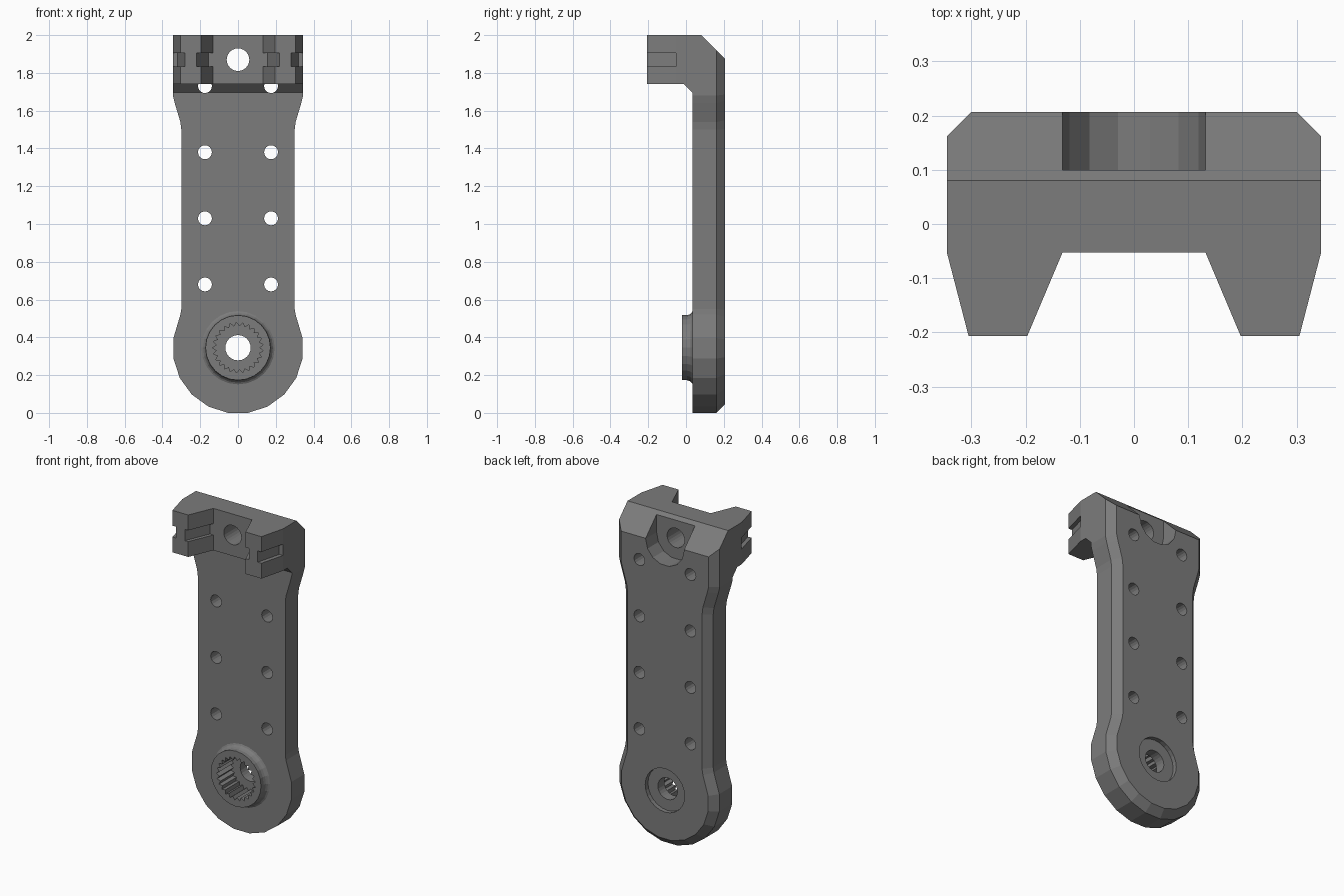
import bpy
import bmesh
from math import cos, sin, pi, radians
from mathutils import Vector

cube = bpy.data.objects.get("Cube")
if cube:
    bpy.data.objects.remove(cube, do_unlink=True)

grey = bpy.data.materials.new("dark grey plastic")
grey.use_nodes = True
GREY = (0.2, 0.2, 0.2, 1)
grey.diffuse_color = GREY
grey.node_tree.nodes["Principled BSDF"].inputs["Base Color"].default_value = GREY


def loft(name, rings):
    """Closed solid through rings of matching 3D points."""
    bm = bmesh.new()
    loops = [[bm.verts.new(p) for p in ring] for ring in rings]
    n = len(loops[0])
    for a, b in zip(loops, loops[1:]):
        for i in range(n):
            j = (i + 1) % n
            bm.faces.new((a[i], a[j], b[j], b[i]))
    bm.faces.new(loops[0])
    bm.faces.new(loops[-1])
    bmesh.ops.recalc_face_normals(bm, faces=bm.faces)
    mesh = bpy.data.meshes.new(name)
    bm.to_mesh(mesh)
    bm.free()
    mesh.materials.append(grey)
    obj = bpy.data.objects.new(name, mesh)
    bpy.context.collection.objects.link(obj)
    return obj


def place(points, axis, value):
    """Put 2D points on the plane where the given axis has this value."""
    return [Vector((*p[:axis], value, *p[axis:])) for p in points]


def prism(name, points, axis, low, high):
    return loft(name, [place(points, axis, low), place(points, axis, high)])


def circle(x, z, r, n, start=0.0):
    return [(x + r * cos(start + 2 * pi * i / n), z + r * sin(start + 2 * pi * i / n))
            for i in range(n)]


def mirror(half):
    return half + [(-x, v) for x, v in reversed(half)]


def inset(points, d):
    """Move every edge of a counter-clockwise outline inward by d."""
    out = []
    for i, p in enumerate(points):
        a, b, c = Vector(points[i - 1]), Vector(p), Vector(points[(i + 1) % len(points)])
        e, f = (b - a).normalized(), (c - b).normalized()
        n, m = Vector((-e.y, e.x)), Vector((-f.y, f.x))
        out.append(tuple(b + (n + m) * d / (1 + n.dot(m))))
    return out


def combine(target, tool, operation):
    mod = target.modifiers.new("combine", 'BOOLEAN')
    mod.operation = operation
    mod.solver = 'EXACT'
    mod.object = tool
    bpy.context.view_layer.objects.active = target
    bpy.ops.object.modifier_apply(modifier=mod.name)
    bpy.data.objects.remove(tool, do_unlink=True)


FRONT, BACK, CHAMFER = 0.035, 0.207, 0.045
HUB_Z, HEAD_Z = 0.345, 1.87

# Arm plate: rounded foot, waist, wider top, chamfered back edge
foot = [(0.346 * sin(radians(a)), 0.342 - 0.346 * cos(radians(a))) for a in range(9, 100, 18)]
outline = mirror(foot + [(0.305, 0.52), (0.3, 0.55), (0.3, 1.5), (0.305, 1.54),
                         (0.335, 1.64), (0.345, 1.68), (0.345, 2.2)])
arm = loft("bracket_arm", [place(outline, 1, FRONT), place(outline, 1, BACK - CHAMFER),
                           place(inset(outline, CHAMFER), 1, BACK)])

# Clevis head: fork plan trimmed by a side profile with a sloped underside
plan = mirror([(0.132, -0.053), (0.197, -0.207), (0.305, -0.207), (0.345, -0.053), (0.345, 0.12)])
head = prism("head", plan, 2, 1.6, 2.2)
side = [(-0.3, 1.74), (-0.01, 1.74), (FRONT, 1.695), (0.2, 1.695), (0.2, 2.1), (-0.3, 2.1)]
combine(head, prism("head_side", side, 0, -0.5, 0.5), 'INTERSECT')
combine(arm, head, 'UNION')

# Flat top and sloped top back edge
top = [(-0.4, 2.0), (0.08, 2.0), (0.4, 1.68), (0.4, 2.5), (-0.4, 2.5)]
combine(arm, prism("top_trim", top, 0, -0.6, 0.6), 'DIFFERENCE')

# Grooves along both sides of each fork prong
for s in (-1, 1):
    outer = [(0.28, -0.207), (0.32, -0.053), (0.4, -0.053), (0.4, -0.3), (0.256, -0.3)]
    inner = [(0.22, -0.207), (0.155, -0.053), (0.1, -0.053), (0.1, -0.3), (0.259, -0.3)]
    for groove in (outer, inner):
        points = [(s * x, y) for x, y in groove]
        combine(arm, prism("groove", points, 2, 1.835, 1.905), 'DIFFERENCE')

# Round-bottomed pocket in the back of the head, with its bolt hole
pocket = [(0.132 * cos(pi + pi * i / 7), HEAD_Z + 0.132 * sin(pi + pi * i / 7)) for i in range(8)]
pocket += [(0.132, 2.2), (-0.132, 2.2)]
combine(arm, prism("pocket", pocket, 1, 0.1, 0.4), 'DIFFERENCE')
combine(arm, prism("head_hole", circle(0, HEAD_Z, 0.06, 24), 1, -0.3, 0.4), 'DIFFERENCE')

# Raised hub with a flared base
flare = [(-0.02, 0.172), (0.006, 0.172), (0.02, 0.177), (0.03, 0.185), (0.036, 0.196), (0.06, 0.196)]
combine(arm, loft("hub", [place(circle(0, HUB_Z, r, 24), 1, y) for y, r in flare]), 'UNION')

# Splined socket, shaft hole and shallow back recess
TEETH = 25
spline = []
for i in range(2 * TEETH):
    r = 0.134 if i % 2 else 0.114
    spline.append((r * cos(pi * i / TEETH), HUB_Z + r * sin(pi * i / TEETH)))
combine(arm, prism("socket", spline, 1, -0.1, 0.117), 'DIFFERENCE')
combine(arm, prism("shaft_hole", circle(0, HUB_Z, 0.067, 24), 1, -0.1, 0.4), 'DIFFERENCE')
combine(arm, prism("back_recess", circle(0, HUB_Z, 0.135, 24), 1, 0.18, 0.4), 'DIFFERENCE')

# Two columns of mounting holes
for x in (-0.175, 0.175):
    for row in range(4):
        hole = circle(x, 0.68 + 0.35 * row, 0.037, 16)
        combine(arm, prism("mount_hole", hole, 1, -0.01, 0.4), 'DIFFERENCE')
